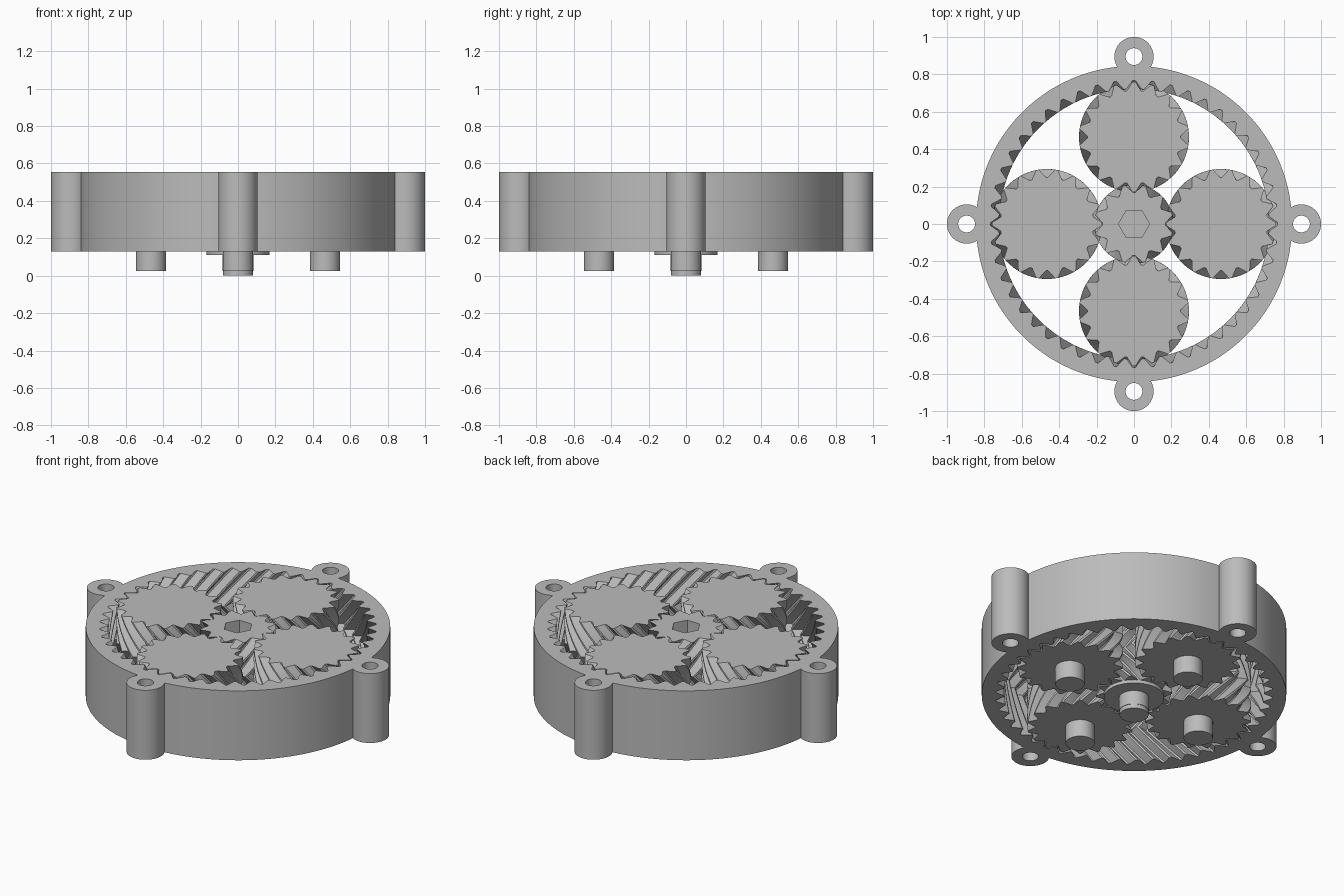
import bpy, bmesh, math
from math import pi, cos, sin
from mathutils import Vector

cube = bpy.data.objects.get("Cube")
if cube:
    bpy.data.objects.remove(cube, do_unlink=True)

# One plain grey material
GREY = (0.5, 0.5, 0.5, 1)
mat = bpy.data.materials.new("plain grey")
mat.use_nodes = True
mat.diffuse_color = GREY
mat.node_tree.nodes["Principled BSDF"].inputs["Base Color"].default_value = GREY

BOTTOM, TOP = 0.13, 0.555
ORBIT = 0.465        # planet centre distance
SLIDE = 0.19         # sideways run of the teeth over half the height
LAYERS = 6           # steps per half height


def circle(radius, z, count, start=0.0):
    return [Vector((radius * cos(start + 2 * pi * i / count),
                    radius * sin(start + 2 * pi * i / count), z)) for i in range(count)]


def hexagon(radius, z, per_side):
    corners = circle(radius, z, 6)
    return [corners[i].lerp(corners[(i + 1) % 6], j / per_side)
            for i in range(6) for j in range(per_side)]


def toothed(teeth, root, tip, z, turn):
    pitch = 2 * pi / teeth
    points = []
    for i in range(teeth):
        for part, r in ((-0.43, root), (-0.07, tip), (0.07, tip), (0.43, root)):
            a = turn + (i + part) * pitch
            points.append(Vector((r * cos(a), r * sin(a), z)))
    return points


def herringbone(teeth, root, tip, slide, start=0.0):
    """Toothed loops from top to bottom, most turned at mid height."""
    loops = []
    pitch_radius = (root + tip) / 2
    for k in range(2 * LAYERS + 1):
        z = TOP + (BOTTOM - TOP) * k / (2 * LAYERS)
        amount = 1 - abs(k - LAYERS) / LAYERS
        loops.append(toothed(teeth, root, tip, z, start + amount * slide / pitch_radius))
    return loops


def loft(name, loops, place=(0, 0, 0), spin=0.0, tube=False):
    """Skin equal loops; cap the two ends, or join them for a tube."""
    bm = bmesh.new()
    rows = [[bm.verts.new(p) for p in loop] for loop in loops]
    pairs = list(zip(rows, rows[1:]))
    if tube:
        pairs.append((rows[-1], rows[0]))
    else:
        bm.faces.new(rows[0])
        bm.faces.new(rows[-1])
    n = len(rows[0])
    for a, b in pairs:
        for i in range(n):
            j = (i + 1) % n
            bm.faces.new((a[i], a[j], b[j], b[i]))
    bmesh.ops.recalc_face_normals(bm, faces=bm.faces)
    mesh = bpy.data.meshes.new(name)
    bm.to_mesh(mesh)
    bm.free()
    mesh.materials.append(mat)
    obj = bpy.data.objects.new(name, mesh)
    bpy.context.collection.objects.link(obj)
    obj.location = place
    obj.rotation_euler.z = spin
    bpy.ops.object.select_all(action="DESELECT")
    obj.select_set(True)
    bpy.context.view_layer.objects.active = obj
    bpy.ops.object.shade_smooth_by_angle(angle=math.radians(25))
    return obj


def cylinder(name, radius, low, high, place=(0, 0, 0)):
    return loft(name, [circle(radius, low, 48), circle(radius, high, 48)], place)


# Ring housing with internal teeth
RING_TEETH = 48
count = RING_TEETH * 4
first = -1.5 * 2 * pi / count
loft("ring_gear",
     [circle(0.845, BOTTOM, count, first), circle(0.845, TOP, count, first)]
     + herringbone(RING_TEETH, 0.722, 0.768, SLIDE), tube=True)

# Four mounting lugs and four planet gears with pins
for i, side in enumerate(("left", "back", "right", "front")):
    a = i * pi / 2
    out = Vector((cos(a), sin(a), 0))
    loft("mounting_lug_" + side,
         [circle(0.105, BOTTOM, 48), circle(0.105, TOP, 48),
          circle(0.045, TOP, 48), circle(0.045, BOTTOM, 48)],
         out * 0.895, tube=True)
    loft("planet_gear_" + side, herringbone(18, 0.25, 0.294, SLIDE), out * ORBIT, a)
    cylinder("planet_pin_" + side, 0.081, 0.025, BOTTOM + 0.01, out * ORBIT)

# Sun gear with a hexagonal socket, thin flange and drive shaft
loft("sun_gear",
     [hexagon(0.083, BOTTOM + 0.1, 8), hexagon(0.083, TOP, 8)]
     + herringbone(12, 0.168, 0.211, -SLIDE, pi / 12))
cylinder("sun_flange", 0.168, 0.11, BOTTOM + 0.005)
cylinder("sun_shaft", 0.083, 0.025, BOTTOM)
cylinder("sun_shaft_end", 0.08, 0.0, 0.03)
